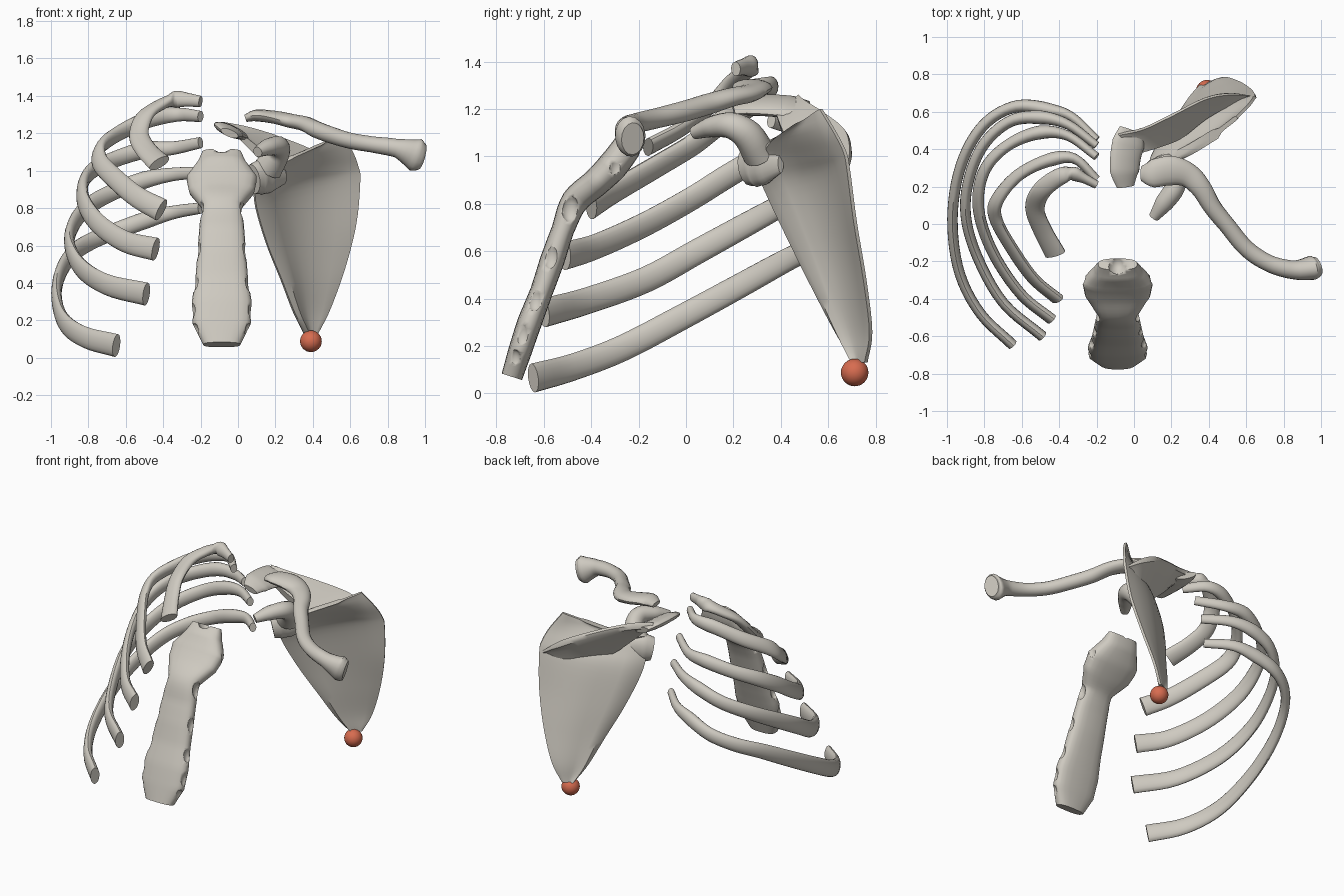
import bpy, bmesh, math
from mathutils import Vector

cube = bpy.data.objects.get("Cube")
if cube:
    bpy.data.objects.remove(cube)


def material(name, colour):
    mat = bpy.data.materials.new(name)
    mat.use_nodes = True
    mat.diffuse_color = colour
    node = next(n for n in mat.node_tree.nodes if n.type == 'BSDF_PRINCIPLED')
    node.inputs["Base Color"].default_value = colour
    return mat


BONE = material("bone", (0.62, 0.59, 0.53, 1))
RED = material("marker_red", (0.68, 0.15, 0.08, 1))


def finish(name, bm, mat=BONE, angle=40):
    bmesh.ops.recalc_face_normals(bm, faces=bm.faces)
    mesh = bpy.data.meshes.new(name)
    bm.to_mesh(mesh)
    bm.free()
    obj = bpy.data.objects.new(name, mesh)
    bpy.context.collection.objects.link(obj)
    mesh.materials.append(mat)
    bpy.ops.object.select_all(action='DESELECT')
    bpy.context.view_layer.objects.active = obj
    obj.select_set(True)
    bpy.ops.object.shade_smooth_by_angle(angle=math.radians(angle))
    return obj


def loft(name, rings):
    """Skin closed rings of equal size and cap both ends."""
    bm = bmesh.new()
    loops = [[bm.verts.new(p) for p in ring] for ring in rings]
    n = len(loops[0])
    for a, b in zip(loops, loops[1:]):
        for i in range(n):
            j = (i + 1) % n
            bm.faces.new((a[i], a[j], b[j], b[i]))
    bm.faces.new(loops[0])
    bm.faces.new(loops[-1])
    return finish(name, bm)


def spline(points, steps=5):
    """Catmull-Rom curve through the points."""
    p = [Vector(q) for q in points]
    p = [p[0] * 2 - p[1]] + p + [p[-1] * 2 - p[-2]]
    out = []
    for a, b, c, d in zip(p, p[1:], p[2:], p[3:]):
        for k in range(steps):
            t = k / steps
            out.append(b + (c - a) * t / 2 + (a * 2 - b * 5 + c * 4 - d) * t * t / 2
                       + (b * 3 - a - c * 3 + d) * t ** 3 / 2)
    return out + [p[-2]]


def blend(keys, s):
    """Value at s (0 to 1) along evenly spaced keys."""
    f = s * (len(keys) - 1)
    i = min(int(f), len(keys) - 2)
    return Vector(keys[i]).lerp(Vector(keys[i + 1]), f - i)


def tube(name, points, sizes, wide=((0, 0, 1), (0, 0, 1)), power=1.0, sides=16):
    """Sweep an oval along a curve; sizes are half-width pairs, wide is the wide axis."""
    path = spline(points)
    last = len(path) - 1
    rings = []
    for i, c in enumerate(path):
        s = i / last
        t = (path[min(i + 1, last)] - path[max(i - 1, 0)]).normalized()
        w = blend(wide, s)
        w = (w - t * w.dot(t)).normalized()
        n = t.cross(w)
        a, b = blend(sizes, s)
        ring = []
        for k in range(sides):
            u = math.tau * k / sides
            cu, su = math.cos(u), math.sin(u)
            ring.append(c + w * a * math.copysign(abs(cu) ** power, cu)
                        + n * b * math.copysign(abs(su) ** power, su))
        rings.append(ring)
    return loft(name, rings)


# Ribs, each from head to front end
RIB_SIZES = [(.03, .022), (.036, .026), (.046, .037), (.045, .031), (.048, .03),
             (.051, .029), (.053, .028), (.055, .028), (.057, .028), (.062, .029)]
UP = (0, 0, 1)


def rib(number, points, lean=UP):
    tube(f"rib_{number}", points, RIB_SIZES, (UP, lean, lean, lean))


rib(1, [(-.2, .21, 1.37), (-.28, .25, 1.38), (-.34, .27, 1.38), (-.42, .24, 1.35),
        (-.5, .17, 1.29), (-.53, .08, 1.19), (-.49, -.03, 1.11), (-.42, -.16, 1.04)],
    (1, 0, .4))
rib(2, [(-.2, .24, 1.29), (-.32, .35, 1.3), (-.46, .34, 1.28), (-.62, .26, 1.21),
        (-.73, .13, 1.13), (-.74, .03, 1.05), (-.66, -.12, .96), (-.54, -.29, .86),
        (-.41, -.4, .79)], (.5, 0, 1))
rib(3, [(-.2, .36, 1.15), (-.35, .47, 1.12), (-.5, .49, 1.11), (-.66, .43, 1.06),
        (-.78, .32, 1), (-.83, .18, .92), (-.82, .02, .82), (-.74, -.18, .71),
        (-.6, -.38, .62), (-.44, -.51, .58)], (.25, 0, 1))
rib(4, [(-.2, .42, .99), (-.35, .53, .98), (-.5, .57, .95), (-.66, .55, .89),
        (-.8, .43, .81), (-.88, .25, .71), (-.9, .05, .6), (-.84, -.17, .48),
        (-.7, -.42, .39), (-.49, -.6, .34)])
rib(5, [(-.2, .45, .8), (-.33, .57, .78), (-.45, .61, .75), (-.62, .63, .69),
        (-.77, .56, .63), (-.88, .42, .56), (-.95, .22, .45), (-.97, -.02, .32),
        (-.93, -.27, .19), (-.82, -.48, .11), (-.65, -.645, .065)])

# Breastbone with rib notches cut into both edges and a dip in the top
MID = -.087
sternum = tube("breastbone",
               [(MID, y, z) for y, z in ((-.215, 1.1), (-.25, 1.04), (-.31, .96), (-.38, .89),
                                         (-.47, .81), (-.52, .69), (-.565, .56), (-.61, .43),
                                         (-.66, .3), (-.7, .18), (-.735, .07))],
               [(.105, .035), (.13, .062), (.19, .065), (.175, .06), (.11, .058), (.12, .048),
                (.13, .052), (.14, .048), (.16, .052), (.155, .05), (.1, .045)],
               ((1, 0, 0), (1, 0, 0)), power=.75, sides=20)
notches = [(0, -.215, 1.18, .095)]
for y, z, half, r in ((-.29, .95, .2, .045), (-.49, .78, .12, .048), (-.575, .58, .143, .048),
                      (-.64, .4, .155, .045), (-.695, .25, .172, .045), (-.725, .14, .15, .038)):
    notches += [(half, y, z, r), (-half, y, z, r)]
bm = bmesh.new()
for x, y, z, r in notches:
    ball = bmesh.ops.create_uvsphere(bm, u_segments=14, v_segments=8, radius=r)["verts"]
    bmesh.ops.scale(bm, verts=ball, vec=(.7, .8, 1.2))
    bmesh.ops.translate(bm, verts=ball, vec=(MID + x, y, z))
cutter = finish("notch_cutter", bm)
cutter.hide_render = True
cut = sternum.modifiers.new("notches", 'BOOLEAN')
cut.operation = 'DIFFERENCE'
cut.object = cutter
bpy.context.view_layer.objects.active = sternum
bpy.ops.object.modifier_apply(modifier=cut.name)
bpy.data.objects.remove(cutter)

# Collarbone, from flat outer end to flared inner end
tube("collarbone",
     [(.04, .27, 1.28), (.1, .27, 1.295), (.2, .285, 1.285), (.29, .26, 1.265), (.36, .19, 1.25),
      (.42, .09, 1.22), (.5, -.01, 1.19), (.6, -.13, 1.16), (.72, -.21, 1.14), (.85, -.245, 1.12),
      (.95, -.235, 1.085), (.985, -.225, 1.075)],
     [(.04, .02), (.075, .032), (.08, .035), (.065, .038), (.055, .04), (.048, .045),
      (.045, .045), (.045, .043), (.045, .043), (.05, .05), (.065, .09), (.05, .07)],
     ((0, 1, 0), (1, 1, 0), (1, 1, 0), (0, 1, 0)))

# Shoulder blade body: thin bowed sections between outer and inner borders
outer = spline([(.36, .715, .13), (.3, .645, .24), (.23, .55, .42), (.15, .45, .62),
                (.09, .345, .84), (.11, .3, .96), (.22, .345, 1.05), (.42, .47, 1.13)])
inner = spline([(.425, .76, .13), (.49, .78, .26), (.57, .755, .48), (.63, .715, .72),
                (.65, .685, .95), (.64, .67, 1.02), (.61, .63, 1.1), (.55, .57, 1.2)])
rings = []
COLS = 10
for i, (a, b) in enumerate(zip(outer, inner)):
    chord = b - a
    back = Vector((-chord.y, chord.x, 0)).normalized()
    bow = .11 * chord.length * math.sin(math.pi * min(1, i / len(outer) + .1))
    front_row, back_row = [], []
    for k in range(COLS + 1):
        t = k / COLS
        thick = .012 + .024 * max(0, 1 - t * 3) if k % COLS else .008
        mid = a + chord * t + back * bow * math.sin(math.pi * t)
        front_row.append(mid - back * thick)
        back_row.append(mid + back * thick)
    rings.append(front_row + back_row[::-1])
loft("shoulder_blade", rings)

# Spine of the shoulder blade: a wedge from the rear face up to a crest
crest = spline([(.625, .685, .95), (.51, .695, 1.03), (.38, .67, 1.1), (.2, .58, 1.17),
                (.05, .51, 1.215), (-.08, .48, 1.24)])
root = spline([(.61, .67, .95), (.5, .63, .98), (.38, .56, 1), (.25, .46, 1.01),
               (.12, .41, 1.1), (.02, .38, 1.18)])
rings = []
for i, (c, r) in enumerate(zip(crest, root)):
    s = i / len(crest)
    lift = Vector((0, -.3, 1)).normalized() * min(1, .3 + s * 3)
    under = r + Vector((0, .02, -.1)) * (1 - s) * min(1, .2 + s * 3) - lift * .02
    rings.append([under, r + lift * .02, c.lerp(r, .3) + lift * .014, c + lift * .022,
                  c + (c - r) * .05, c - lift * .022, c.lerp(under, .4)])
loft("blade_spine", rings)

# Flat shoulder tip, socket and hooked process
tube("shoulder_tip",
     [(-.01, .5, 1.2), (-.03, .43, 1.21), (-.045, .36, 1.215), (-.05, .28, 1.215),
      (-.045, .2, 1.2)],
     [(.075, .02), (.095, .03), (.09, .032), (.085, .03), (.05, .02)],
     ((1, 0, -.45), (1, 0, -.45)))
tube("shoulder_socket",
     [(.25, .4, .97), (.17, .335, .965), (.12, .295, .965), (.08, .26, .955)],
     [(.04, .015), (.085, .045), (.095, .058), (.08, .055)])
tube("hooked_process",
     [(.16, .31, 1.01), (.215, .26, 1.09), (.215, .19, 1.13), (.16, .11, 1.125),
      (.105, .035, 1.1)],
     [(.08, .07), (.06, .065), (.055, .056), (.05, .045), (.028, .028)],
     ((1, 0, 0), (1, 0, 0)))

# Marker ball at the lower tip
bm = bmesh.new()
bmesh.ops.create_uvsphere(bm, u_segments=32, v_segments=16, radius=.058)
bmesh.ops.translate(bm, verts=bm.verts, vec=(.39, .712, .088))
finish("marker_ball", bm, RED)
